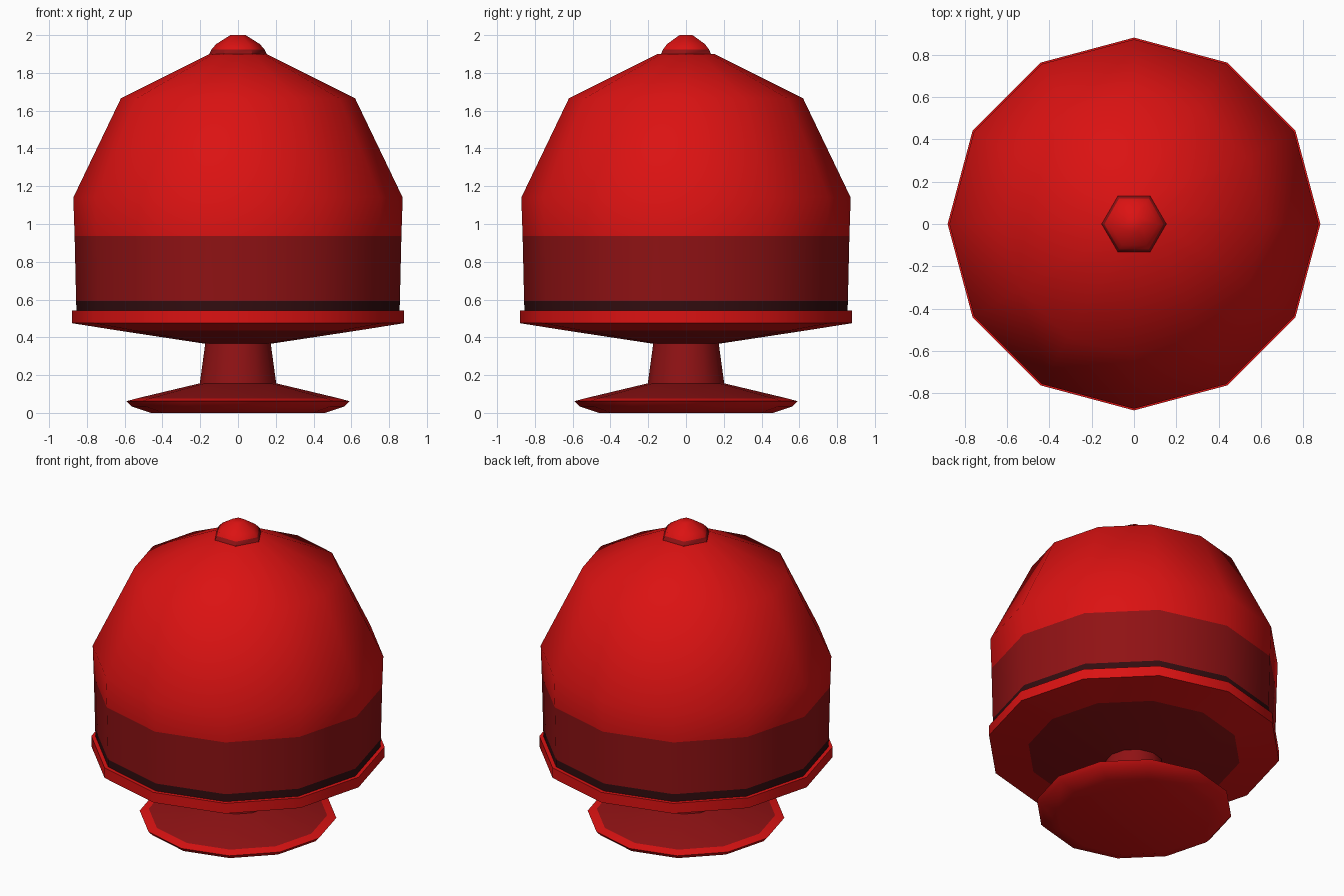
import bpy, bmesh, math

cube = bpy.data.objects.get("Cube")
if cube:
    bpy.data.objects.remove(cube, do_unlink=True)


def make_material(name, colour):
    mat = bpy.data.materials.new(name)
    mat.use_nodes = True
    mat.diffuse_color = colour
    shader = next(n for n in mat.node_tree.nodes if n.type == 'BSDF_PRINCIPLED')
    shader.inputs["Base Color"].default_value = colour
    shader.inputs["Roughness"].default_value = 0.7
    return mat


MATERIALS = [
    make_material("bright red", (0.71, 0.006, 0.006, 1)),
    make_material("dark red", (0.28, 0.006, 0.007, 1)),
    make_material("deep maroon", (0.032, 0.004, 0.005, 1)),
]
RED, DARK, MAROON = range(3)


def lathe(name, profile, sides=12, smooth_angle=50):
    """Turn (radius, height, colour of the band above) rows, bottom first."""
    bm = bmesh.new()
    rings = []
    for r, z, _ in profile:
        angles = [math.tau * i / sides for i in range(sides)]
        rings.append([bm.verts.new((r * math.cos(a), r * math.sin(a), z)) for a in angles])
    for low, high, row in zip(rings, rings[1:], profile):
        for i in range(sides):
            j = (i + 1) % sides
            bm.faces.new((low[i], low[j], high[j], high[i])).material_index = row[2]
    # Closing caps
    bm.faces.new(rings[0][::-1]).material_index = profile[0][2]
    bm.faces.new(rings[-1]).material_index = profile[-1][2]
    mesh = bpy.data.meshes.new(name)
    bm.to_mesh(mesh)
    bm.free()
    for mat in MATERIALS:
        mesh.materials.append(mat)
    obj = bpy.data.objects.new(name, mesh)
    bpy.context.collection.objects.link(obj)
    bpy.ops.object.select_all(action='DESELECT')
    obj.select_set(True)
    bpy.context.view_layer.objects.active = obj
    bpy.ops.object.shade_smooth_by_angle(angle=math.radians(smooth_angle))
    return obj


# Foot: bevelled underside, thin bright lip, sloping top plate
lathe("foot", [(0.46, 0.0, RED), (0.565, 0.035, RED), (0.59, 0.062, RED),
               (0.535, 0.077, DARK), (0.2, 0.157, DARK)])

# Short tapered stem
lathe("stem", [(0.203, 0.15, DARK), (0.173, 0.37, DARK)])

# Shallow dish with an upright rim
lathe("rim_dish", [(0.18, 0.367, DARK), (0.64, 0.437, RED), (0.88, 0.475, RED),
                   (0.88, 0.542, RED), (0.84, 0.542, RED)])

# Domed body with a groove band and a dark lower band
lathe("dome", [(0.855, 0.53, MAROON), (0.857, 0.592, DARK), (0.865, 0.937, RED),
               (0.872, 1.14, RED), (0.62, 1.665, RED), (0.15, 1.9, RED)])

# Six-sided cap on top
lathe("top_knob", [(0.155, 1.895, DARK), (0.14, 1.925, RED),
                   (0.115, 1.953, RED), (0.04, 2.0, RED)], sides=6)
